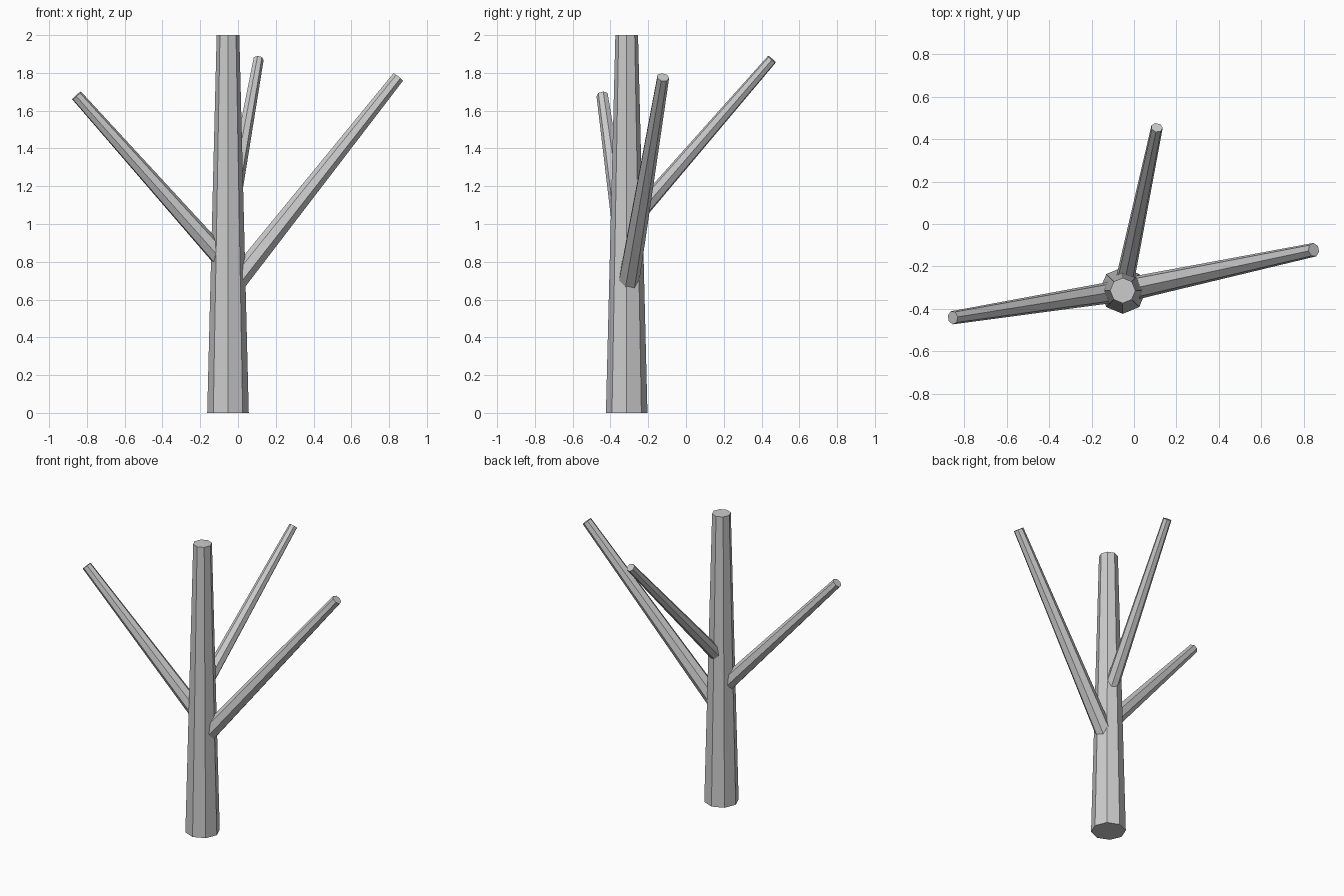
import bpy
from mathutils import Vector

if "Cube" in bpy.data.objects:
    bpy.data.objects.remove(bpy.data.objects["Cube"])


def limb(name, start, end, r_start, r_end, sides):
    """Tapered, flat-faced log running between two points."""
    start, end = Vector(start), Vector(end)
    axis = end - start
    bpy.ops.mesh.primitive_cone_add(
        vertices=sides, radius1=r_start, radius2=r_end, depth=axis.length)
    obj = bpy.context.object
    obj.name = name
    obj.rotation_mode = 'QUATERNION'
    obj.rotation_quaternion = axis.to_track_quat('Z', 'Y')
    obj.location = (start + end) / 2
    return obj


TX, TY = -0.053, -0.314

# trunk
bpy.ops.mesh.primitive_cone_add(
    vertices=8, radius1=0.11, radius2=0.06, depth=2, location=(TX, TY, 1))
bpy.context.object.name = "trunk"

# branches grow from the trunk axis: name, start height, tip, radii
branches = [
    ("right_branch", 0.64, (0.848, -0.122, 1.777), 0.058, 0.033),
    ("left_branch", 0.78, (-0.855, -0.442, 1.68), 0.053, 0.032),
    ("back_branch", 0.985, (0.108, 0.455, 1.872), 0.046, 0.028),
]
for name, z, tip, r0, r1 in branches:
    limb(name, (TX, TY, z), tip, r0, r1, 7)
